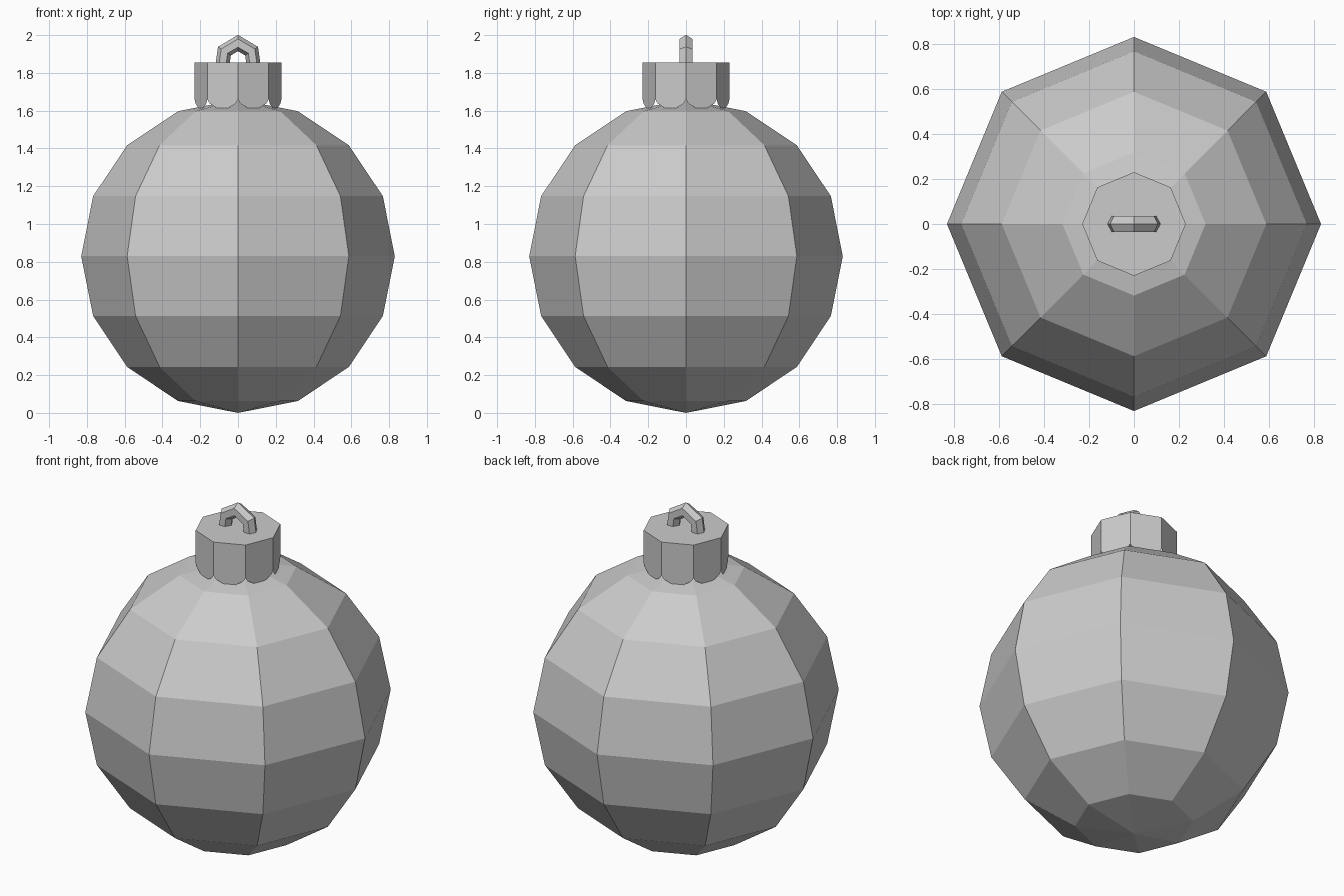
import bpy, bmesh
from math import pi, cos, sin
from mathutils import Vector

if "Cube" in bpy.data.objects:
    bpy.data.objects.remove(bpy.data.objects["Cube"])


def make_object(name, bm):
    bmesh.ops.recalc_face_normals(bm, faces=bm.faces)
    mesh = bpy.data.meshes.new(name)
    bm.to_mesh(mesh)
    bm.free()
    obj = bpy.data.objects.new(name, mesh)
    bpy.context.collection.objects.link(obj)
    return obj


# Faceted ball
bm = bmesh.new()
bmesh.ops.create_uvsphere(bm, u_segments=8, v_segments=8, radius=0.83)
bmesh.ops.translate(bm, verts=bm.verts, vec=(0, 0, 0.83))
make_object("bauble_ball", bm)

# Octagonal cap, open below, with one clipped lobe per side
bm = bmesh.new()
R, TOP, NOTCH, LOBE = 0.23, 1.855, 1.66, 1.615
corners = [Vector((R * cos(i * pi / 4), R * sin(i * pi / 4), 0)) for i in range(8)]
top = [bm.verts.new(c + Vector((0, 0, TOP))) for c in corners]
notch = [bm.verts.new(c + Vector((0, 0, NOTCH))) for c in corners]
bm.faces.new(top)
for i in range(8):
    j = (i + 1) % 8
    lobe = []
    for t, z in ((0.08, 1.638), (0.3, LOBE), (0.7, LOBE), (0.92, 1.638)):
        p = corners[i].lerp(corners[j], t)
        lobe.append(bm.verts.new((p.x, p.y, z)))
    bm.faces.new([top[i], notch[i], *lobe, notch[j], top[j]])
make_object("cap", bm)

# Hanging loop: hexagonal wire swept along a bent path with mitred corners
bm = bmesh.new()
path = [Vector(p) for p in ((-0.082, 0, 1.845), (-0.072, 0, 1.915), (0, 0, 1.958),
                            (0.072, 0, 1.915), (0.082, 0, 1.845))]
rings = []
for i, p in enumerate(path):
    d_in = (p - path[max(i - 1, 0)]).normalized()
    d_out = (path[min(i + 1, 4)] - p).normalized()
    tangent = (d_in + d_out).normalized()
    out = Vector((-tangent.z, 0, tangent.x))
    if out.dot(p - Vector((0, 0, 1.85))) < 0:
        out = -out
    if i in (0, 4):
        out = Vector((-1 if i == 0 else 1, 0, 0))
    miter = 0.037 / max(tangent.dot(d_out), tangent.dot(d_in))
    rings.append([bm.verts.new(p + out * miter * cos(k * pi / 3)
                               + Vector((0, 0.04 * sin(k * pi / 3), 0))) for k in range(6)])
for a, b in zip(rings, rings[1:]):
    for k in range(6):
        n = (k + 1) % 6
        bm.faces.new((a[k], a[n], b[n], b[k]))
bm.faces.new(rings[0])
bm.faces.new(rings[-1])
make_object("hanging_loop", bm)
